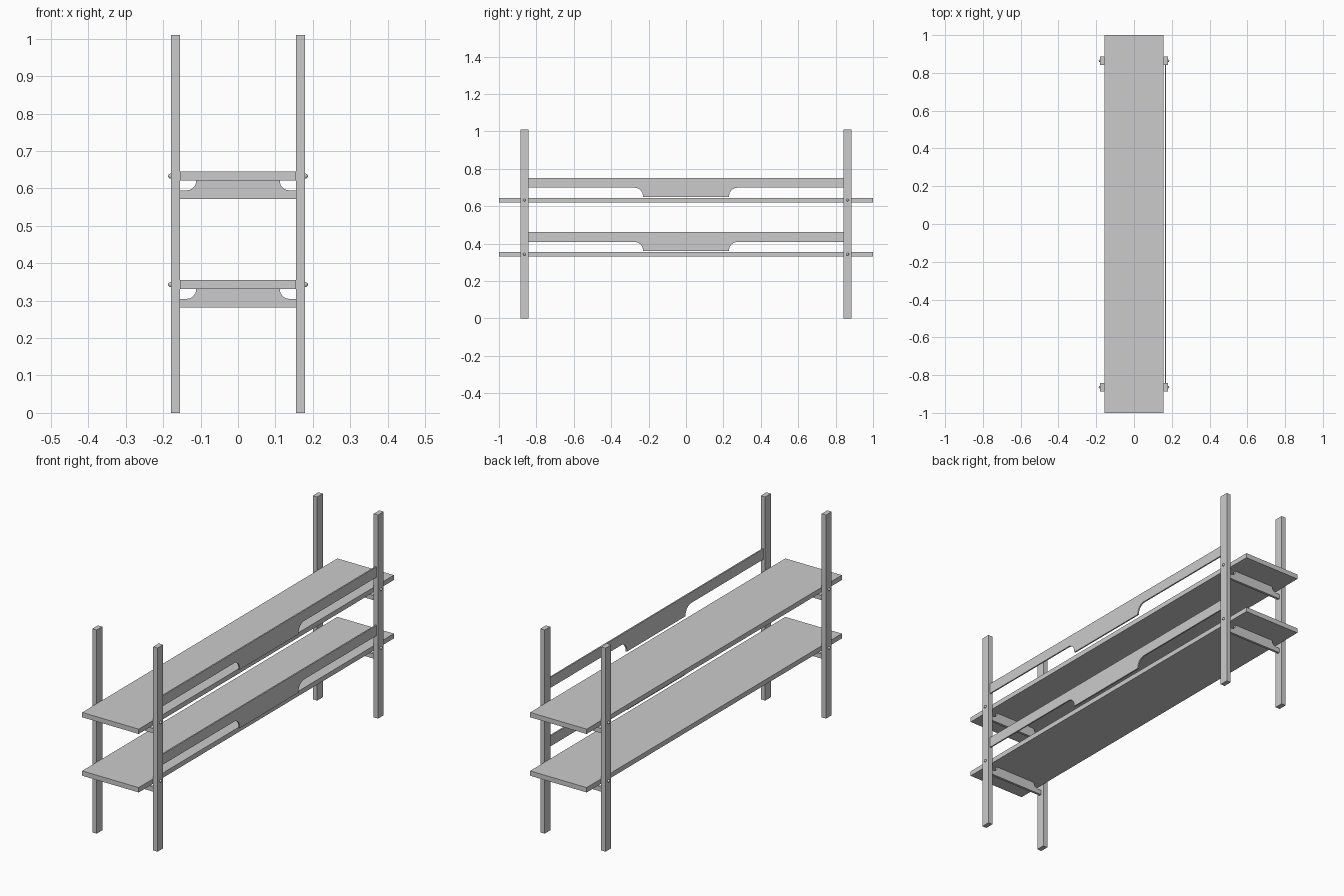
import bpy, bmesh, math
from mathutils import Vector, Matrix

if "Cube" in bpy.data.objects:
    bpy.data.objects.remove(bpy.data.objects["Cube"])

POST_X, POST_Y = 0.167, 0.864
SHELF_TOPS = (0.355, 0.645)
SHELF_T = 0.024


def add_object(name, bm):
    bmesh.ops.recalc_face_normals(bm, faces=bm.faces[:])
    me = bpy.data.meshes.new(name)
    bm.to_mesh(me)
    bm.free()
    ob = bpy.data.objects.new(name, me)
    bpy.context.collection.objects.link(ob)
    return ob


def box(name, centre, size):
    bm = bmesh.new()
    bmesh.ops.create_cube(bm, size=1, matrix=Matrix.Translation(centre) @ Matrix.Diagonal((*size, 1)))
    return add_object(name, bm)


def tab_profile(half, tab, bar, tip, r, steps=8):
    """Bar from v=0 to v=bar with a central tab reaching v=tip, filleted at its root."""
    s = math.copysign(1, tip - bar)
    right = [(tab + r - r * math.sin(a), bar + s * (r - r * math.cos(a)))
             for a in [math.pi / 2 * i / steps for i in range(steps + 1)]]
    right = [(half, 0), (half, bar)] + right + [(tab, tip)]
    return right + [(-u, v) for u, v in reversed(right)]


def plate(name, profile, thickness, origin, along):
    """Upright plate: profile u runs along the given direction, v runs up."""
    along = Vector(along)
    normal = along.cross(Vector((0, 0, 1)))
    base = Vector(origin) - normal * thickness / 2
    bm = bmesh.new()
    face = bm.faces.new([bm.verts.new(base + along * u + Vector((0, 0, v))) for u, v in profile])
    ext = bmesh.ops.extrude_face_region(bm, geom=[face])
    bmesh.ops.translate(bm, vec=normal * thickness,
                        verts=[g for g in ext["geom"] if isinstance(g, bmesh.types.BMVert)])
    return add_object(name, bm)


def bolt(name, x, y, z):
    """Domed bolt head on the outer face of a post."""
    side = math.copysign(1, x)
    bm = bmesh.new()
    bmesh.ops.create_uvsphere(bm, u_segments=16, v_segments=8, radius=1)
    bmesh.ops.transform(bm, matrix=Matrix.Translation((x + side * 0.012, y, z))
                        @ Matrix.Diagonal((0.008, 0.007, 0.007, 1)), verts=bm.verts[:])
    for f in bm.faces:
        f.smooth = True
    add_object(name, bm)


# Four posts
for sx in (-1, 1):
    for sy in (-1, 1):
        box("post", (sx * POST_X, sy * POST_Y, 0.505), (0.024, 0.044, 1.01))

for top in SHELF_TOPS:
    # Shelf board
    box("shelf", (0, 0, top - SHELF_T / 2), (0.31, 2.0, SHELF_T))
    # Back guard rail with its drop tab
    plate("back_rail", tab_profile(0.844, 0.23, -0.052, -0.101, 0.045),
          0.007, (POST_X, 0, top + 0.106), (0, 1, 0))
    for sy in (-1, 1):
        # Cross support with raised centre
        plate("cross_support", tab_profile(0.155, 0.112, 0.023, 0.049, 0.025),
              0.012, (0, sy * POST_Y, top - SHELF_T - 0.049), (1, 0, 0))
        # Bolt heads
        for sx in (-1, 1):
            bolt("bolt", sx * POST_X, sy * POST_Y, top - SHELF_T / 2)
